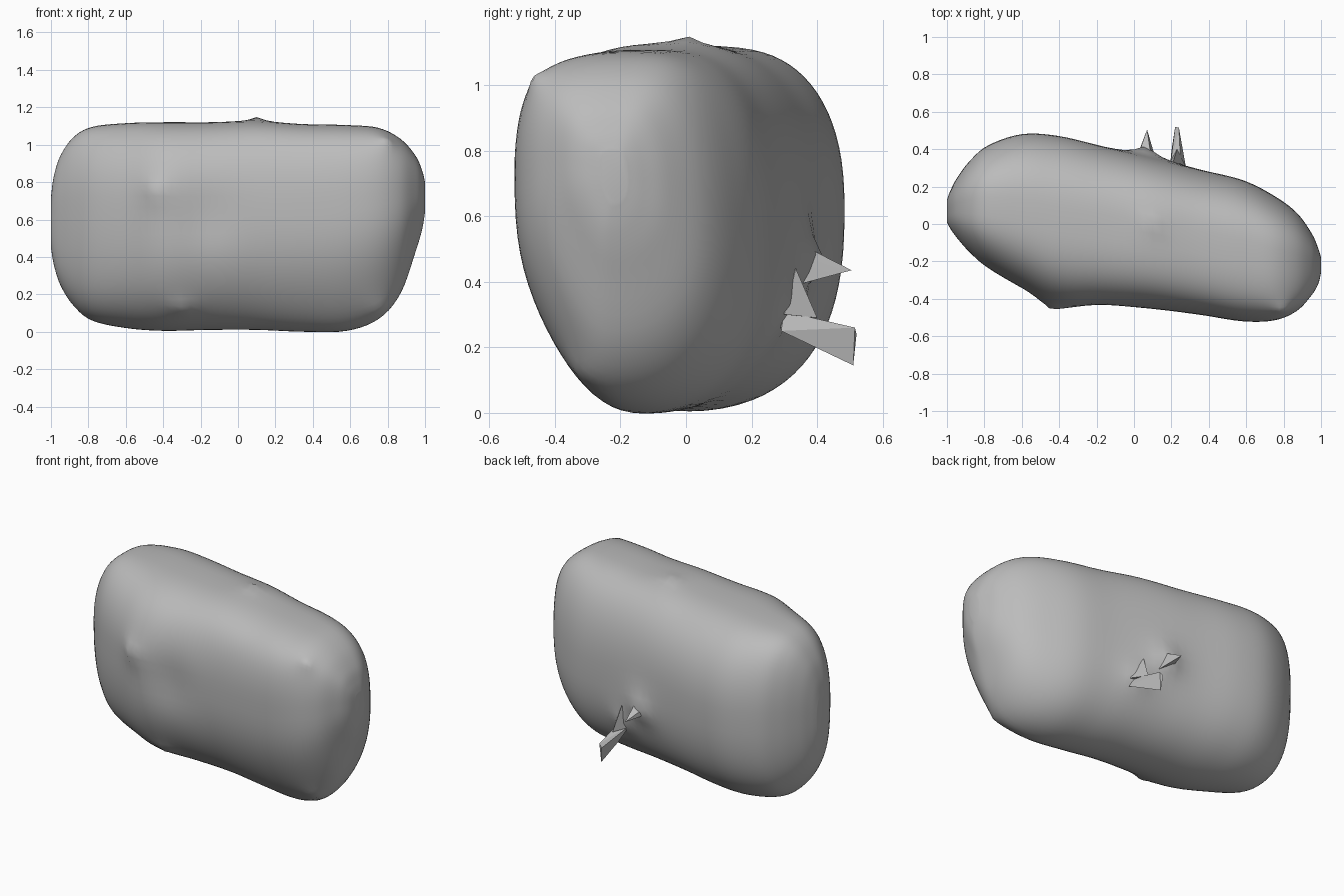
import bpy, bmesh, math
from mathutils import Vector

cube = bpy.data.objects.get("Cube")
if cube:
    bpy.data.objects.remove(cube, do_unlink=True)

grey = bpy.data.materials.new("soft grey")
grey.use_nodes = True
TONE = (0.5, 0.5, 0.5, 1)
grey.diffuse_color = TONE
grey.node_tree.nodes["Principled BSDF"].inputs["Base Color"].default_value = TONE


def finish(bm, name, angle):
    bmesh.ops.recalc_face_normals(bm, faces=bm.faces)
    mesh = bpy.data.meshes.new(name)
    bm.to_mesh(mesh)
    bm.free()
    obj = bpy.data.objects.new(name, mesh)
    bpy.context.collection.objects.link(obj)
    mesh.materials.append(grey)
    bpy.ops.object.select_all(action='DESELECT')
    obj.select_set(True)
    bpy.context.view_layer.objects.active = obj
    bpy.ops.object.shade_smooth_by_angle(angle=math.radians(angle))
    return obj


# Stations along the body: x, front y, back y, bottom z, top z
STATIONS = [
    (-1.0, 0.01, 0.13, 0.45, 0.72), (-0.985, -0.02, 0.17, 0.36, 0.83),
    (-0.95, -0.07, 0.24, 0.25, 0.94), (-0.88, -0.15, 0.335, 0.14, 1.04),
    (-0.78, -0.235, 0.42, 0.06, 1.095), (-0.6, -0.34, 0.48, 0.02, 1.115),
    (-0.4, -0.435, 0.47, 0.005, 1.12), (-0.15, -0.445, 0.41, 0.01, 1.12),
    (0.1, -0.455, 0.35, 0.01, 1.125), (0.35, -0.485, 0.29, 0.0, 1.11),
    (0.58, -0.52, 0.235, 0.005, 1.105), (0.75, -0.515, 0.15, 0.07, 1.09),
    (0.87, -0.465, 0.06, 0.21, 1.03), (0.95, -0.38, -0.05, 0.43, 0.94),
    (0.985, -0.32, -0.13, 0.55, 0.86), (1.0, -0.26, -0.18, 0.64, 0.8),
]

# Pinched bumps and soft dents: centre, push, radius, softness
BUMPS = [
    ((-0.44, -0.43, 0.75), (-0.01, -0.05, 0.01), 0.09, 1),
    ((-0.3, -0.3, 0.13), (0, -0.03, -0.02), 0.07, 1),
    ((0.74, -0.3, 0.14), (0.02, -0.02, -0.01), 0.1, 1),
    ((0.8, -0.45, 1.01), (0, -0.03, 0.03), 0.07, 1),
    ((0.1, 0.0, 1.125), (0, 0, 0.03), 0.06, 1),
    ((0.06, 0.34, 0.47), (0, 0.08, 0), 0.1, 1),
    ((0.22, 0.28, 0.32), (0, 0.05, 0), 0.1, 1),
    ((-0.17, -0.43, 0.62), (0, 0.02, 0), 0.2, 2),
]


def spline(t):
    i = min(int(t), len(STATIONS) - 2)
    f = t - i
    a, b, c, d = (STATIONS[max(0, min(len(STATIONS) - 1, i + k))] for k in (-1, 0, 1, 2))
    return [q + 0.5 * f * (r - p + f * (2 * p - 5 * q + 4 * r - s + f * (3 * (q - r) + s - p)))
            for p, q, r, s in zip(a, b, c, d)]


def power(v, e):
    return math.copysign(abs(v) ** e, v)


# Pillow-shaped body lofted from rounded sections, squarer above than below
SIDES, STEPS = 80, 5
bm = bmesh.new()
rings = []
for n in range((len(STATIONS) - 1) * STEPS + 1):
    x, front, back, low, high = spline(n / STEPS)
    cy, hy = (front + back) / 2, (back - front) / 2
    ring = []
    for k in range(SIDES):
        ang = math.tau * k / SIDES
        c, s = math.cos(ang), math.sin(ang)
        cz = low + (high - low) * (0.57 - 0.02 * c - 0.1 * c * max(0, x))
        e = 2 / (2.45 + 0.3 * s - 0.25 * c * s + 0.8 * x * s * max(0, -c))
        hz = high - cz if s > 0 else cz - low
        p = Vector((x, cy + hy * power(c, e), cz + hz * power(s, e)))
        for centre, push, radius, soft in BUMPS:
            dist = (p - Vector(centre)).length / radius
            p += Vector(push) * math.exp(-1.5 * dist ** soft)
        ring.append(bm.verts.new(p))
    rings.append(ring)
for a, b in zip(rings, rings[1:]):
    for k in range(SIDES):
        j = (k + 1) % SIDES
        bm.faces.new((a[k], a[j], b[j], b[k]))
bm.faces.new(rings[0])
bm.faces.new(rings[-1])
finish(bm, "body", 60)


def shard(name, points):
    bm = bmesh.new()
    for p in points:
        bm.verts.new(p)
    bmesh.ops.convex_hull(bm, input=bm.verts)
    return finish(bm, name, 20)


# Sharp splinters on the back
shard("upper_splinter", [(0.0, 0.32, 0.45), (0.13, 0.3, 0.38), (0.1, 0.3, 0.54),
                         (0.04, 0.42, 0.47), (0.1, 0.4, 0.42), (0.07, 0.505, 0.435)])
shard("lower_blade", [(0.19, 0.28, 0.3), (0.28, 0.29, 0.25), (0.25, 0.3, 0.31),
                      (0.2, 0.39, 0.23), (0.24, 0.515, 0.26), (0.22, 0.52, 0.24),
                      (0.23, 0.51, 0.145)])
shard("blade_fin", [(0.17, 0.29, 0.3), (0.28, 0.3, 0.3), (0.21, 0.335, 0.44),
                    (0.23, 0.4, 0.29), (0.22, 0.25, 0.35)])
